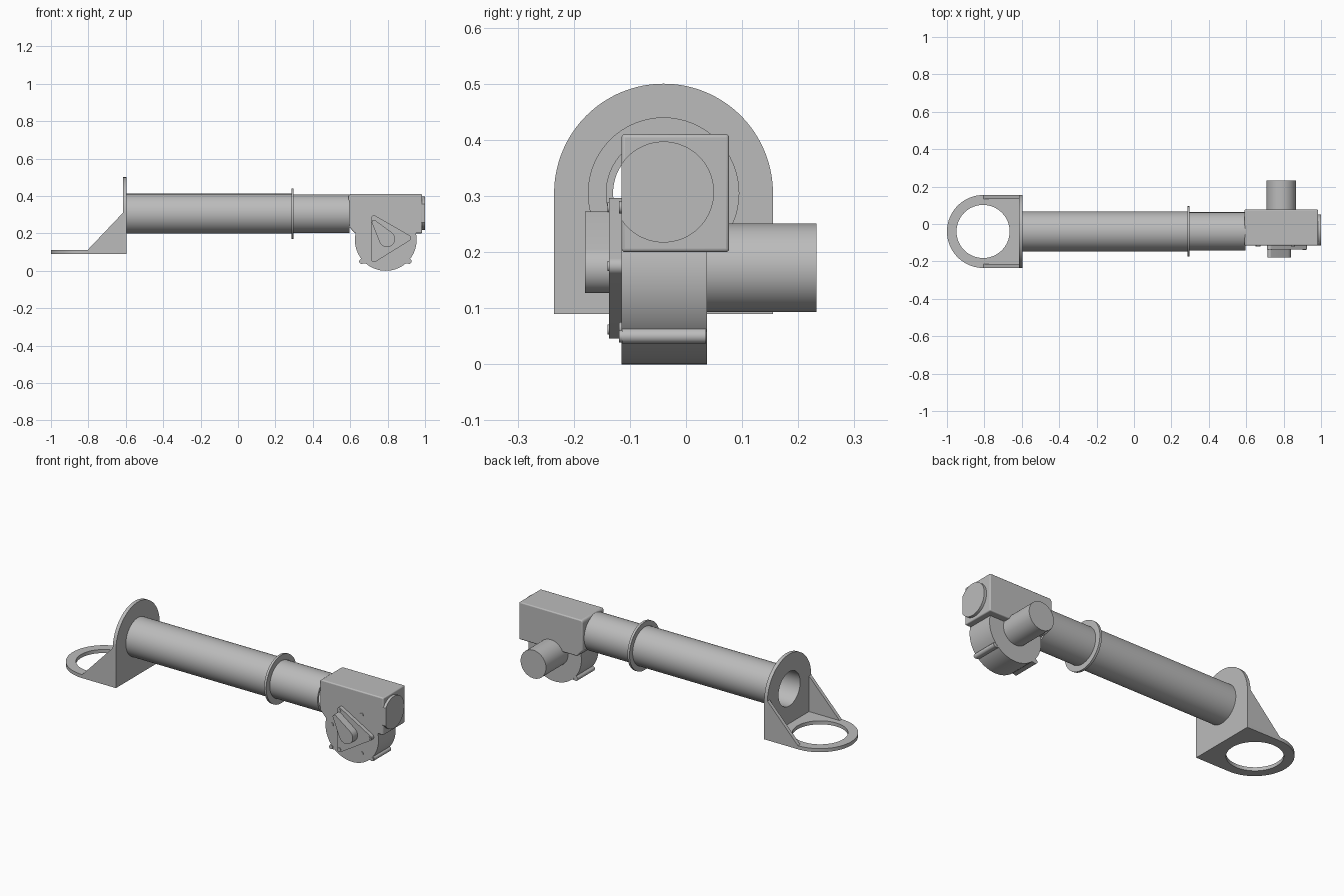
import bpy, bmesh
from math import cos, sin, pi, radians
from mathutils import Vector
from mathutils.geometry import convex_hull_2d

if "Cube" in bpy.data.objects:
    bpy.data.objects.remove(bpy.data.objects["Cube"], do_unlink=True)

grey = bpy.data.materials.new("plain grey")
grey.use_nodes = True
colour = (0.5, 0.5, 0.5, 1)
grey.diffuse_color = colour
grey.node_tree.nodes["Principled BSDF"].inputs["Base Color"].default_value = colour

AXIS_Y, AXIS_Z = -0.04, 0.305     # tube axis
FRONT = -0.115                    # front face of the gearbox


def arc(cu, cv, r, start=0, end=360, n=64):
    count = n if end - start == 360 else n + 1
    return [(cu + r * cos(radians(start + (end - start) * i / n)),
             cv + r * sin(radians(start + (end - start) * i / n))) for i in range(count)]


def hull(*discs):
    """Outline wrapped around several discs (u, v, radius)."""
    pts = [Vector(p) for d in discs for p in arc(*d, n=32)]
    return [tuple(pts[i]) for i in convex_hull_2d(pts)]


def prism(name, axis, loops, lo, hi, bevel=0.0):
    """Extrude an outline, with optional hole outlines, along an axis."""
    place = {"x": lambda u, v: (lo, u, v),
             "y": lambda u, v: (u, lo, v),
             "z": lambda u, v: (u, v, lo)}[axis]
    bm = bmesh.new()
    edges = []
    for loop in loops:
        vs = [bm.verts.new(place(*p)) for p in loop]
        edges += [bm.edges.new((vs[i - 1], vs[i])) for i in range(len(vs))]
    if len(loops) == 1:
        bm.faces.new(vs)
    else:
        bmesh.ops.triangle_fill(bm, edges=edges, use_beauty=True)
    out = bmesh.ops.extrude_face_region(bm, geom=bm.faces[:], use_keep_orig=True)
    move = Vector([hi - lo if a == axis else 0 for a in "xyz"])
    bmesh.ops.translate(bm, vec=move, verts=[g for g in out["geom"] if isinstance(g, bmesh.types.BMVert)])
    bmesh.ops.recalc_face_normals(bm, faces=bm.faces[:])
    mesh = bpy.data.meshes.new(name)
    bm.to_mesh(mesh)
    bm.free()
    mesh.materials.append(grey)
    ob = bpy.data.objects.new(name, mesh)
    bpy.context.collection.objects.link(ob)
    if bevel:
        mod = ob.modifiers.new("rounded edges", "BEVEL")
        mod.width, mod.segments, mod.limit_method = bevel, 3, "ANGLE"
    bpy.ops.object.select_all(action="DESELECT")
    ob.select_set(True)
    bpy.context.view_layer.objects.active = ob
    bpy.ops.object.shade_smooth_by_angle(angle=radians(30))
    return ob


def ring(r):
    return arc(AXIS_Y, AXIS_Z, r)


# Mounting bracket: upright plate, base loop and two gussets
W = 0.195
prism("bracket_plate", "x",
      [[(AXIS_Y - W, 0.09), (AXIS_Y + W, 0.09)] + arc(AXIS_Y, AXIS_Z, W, 0, 180), ring(0.096)],
      -0.615, -0.595)
prism("bracket_base", "z",
      [[(-0.615, AXIS_Y - W), (-0.615, AXIS_Y + W)] + arc(-0.805, AXIS_Y, W, 90, 270),
       arc(-0.807, AXIS_Y, 0.142)], 0.09, 0.11)
for side, y in (("right", AXIS_Y - W), ("left", AXIS_Y + W - 0.02)):
    prism("gusset_" + side, "y", [[(-0.805, 0.11), (-0.615, 0.11), (-0.615, 0.31)]], y, y + 0.02)

# Telescoping tubes and the collar between them
prism("outer_tube", "x", [ring(0.107), ring(0.096)], -0.595, 0.285)
prism("collar", "x", [ring(0.135), ring(0.096)], 0.285, 0.298)
prism("inner_tube", "x", [ring(0.103), ring(0.09)], 0.298, 0.595)

# Gearbox: upper block, rounded lower housing, ears along its sides
prism("gearbox_block", "y",
      [[(0.625, 0.2), (0.985, 0.2), (0.985, 0.41), (0.597, 0.41), (0.59, 0.4), (0.59, 0.24)]],
      FRONT, 0.077, 0.006)
prism("gearbox_housing", "y", [arc(0.79, 0.165, 0.165, 165, 375)], FRONT, 0.037)
for side, s in (("right", -1), ("left", 1)):
    prism("housing_ear_" + side, "y",
          [hull((0.788 + s * 0.127, 0.05, 0.013), (0.788 + s * 0.075, 0.075, 0.03))],
          FRONT + 0.001, 0.036)

# End cap, trimmed flush with the front of the gearbox
cap = [(max(u, FRONT), v) for u, v in arc(AXIS_Y, AXIS_Z + 0.002, 0.09)]
prism("end_cap", "x", [cap], 0.98, 1.0)

# Motor at the back
prism("motor", "y", [arc(0.787, 0.172, 0.079)], 0.03, 0.233)

# Front cover with crank boss and bolts
corners = [(0.727, 0.28), (0.91, 0.175), (0.727, 0.062)]
prism("front_cover", "y", [hull(*[(u, v, 0.016) for u, v in corners])], -0.137, FRONT)
prism("crank_boss", "y", [hull((0.797, 0.17, 0.043), (0.727, 0.26, 0.012))], -0.18, -0.137)
for i, (u, v) in enumerate(corners):
    prism(f"cover_bolt_{i + 1}", "y", [arc(u, v, 0.009, n=20)], -0.14, -0.137)
for i, (u, v) in enumerate([(0.85, 0.28), (0.665, 0.177), (0.85, 0.064),
                            (0.661, 0.05), (0.915, 0.05)]):
    prism(f"housing_bolt_{i + 1}", "y", [arc(u, v, 0.011, n=20)], FRONT - 0.004, FRONT + 0.002)
